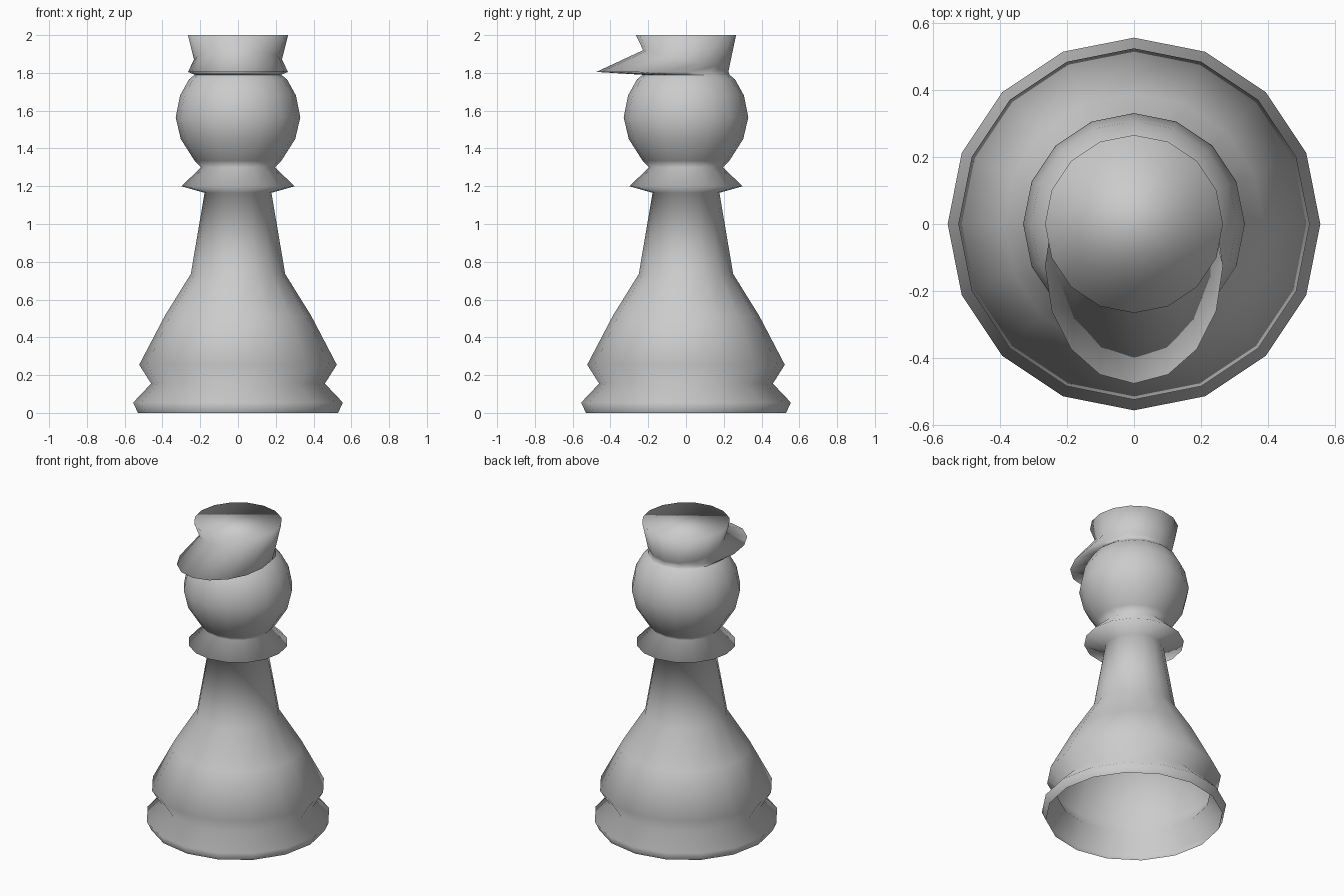
import bpy, bmesh, math

if "Cube" in bpy.data.objects:
    bpy.data.objects.remove(bpy.data.objects["Cube"])

SIDES = 16


def ring(rx, z, ry=None, cy=0.0, tilt=0.0):
    """Horizontal (or tilted) oval of points; tilt raises the front edge."""
    ry = rx if ry is None else ry
    pts = []
    for i in range(SIDES):
        a = 2 * math.pi * i / SIDES
        s = math.sin(a)
        pts.append((rx * math.cos(a), cy + ry * s, z - tilt * s))
    return pts


def loft(name, rings, close_top=False):
    """Skin a stack of rings into one smooth object."""
    bm = bmesh.new()
    loops = [[bm.verts.new(p) for p in r] for r in rings]
    for lo, hi in zip(loops, loops[1:]):
        for i in range(SIDES):
            j = (i + 1) % SIDES
            bm.faces.new((lo[i], lo[j], hi[j], hi[i]))
    if close_top:
        bm.faces.new(loops[-1])
    for f in bm.faces:
        f.smooth = True
    mesh = bpy.data.meshes.new(name)
    bm.to_mesh(mesh)
    bm.free()
    obj = bpy.data.objects.new(name, mesh)
    bpy.context.collection.objects.link(obj)
    return obj


# Turned pawn: open base, skirt, stem, collar and round head
profile = [
    (0.53, 0.0), (0.555, 0.055), (0.46, 0.155), (0.523, 0.255),
    (0.387, 0.515), (0.25, 0.735), (0.177, 1.165),
    (0.30, 1.20), (0.195, 1.30),
    (0.23, 1.335), (0.303, 1.45), (0.33, 1.565), (0.307, 1.68),
    (0.26, 1.765), (0.23, 1.79),
]
loft("pawn_body", [ring(r, z) for r, z in profile])

# Cap: underside of the brim, oval brim, tilted waist, flared flat crown
loft("peaked_cap", [
    ring(0.23, 1.79),
    ring(0.265, 1.805, ry=0.35, cy=-0.125),
    ring(0.233, 1.87, ry=0.227, tilt=0.05),
    ring(0.265, 2.0),
], close_top=True)
